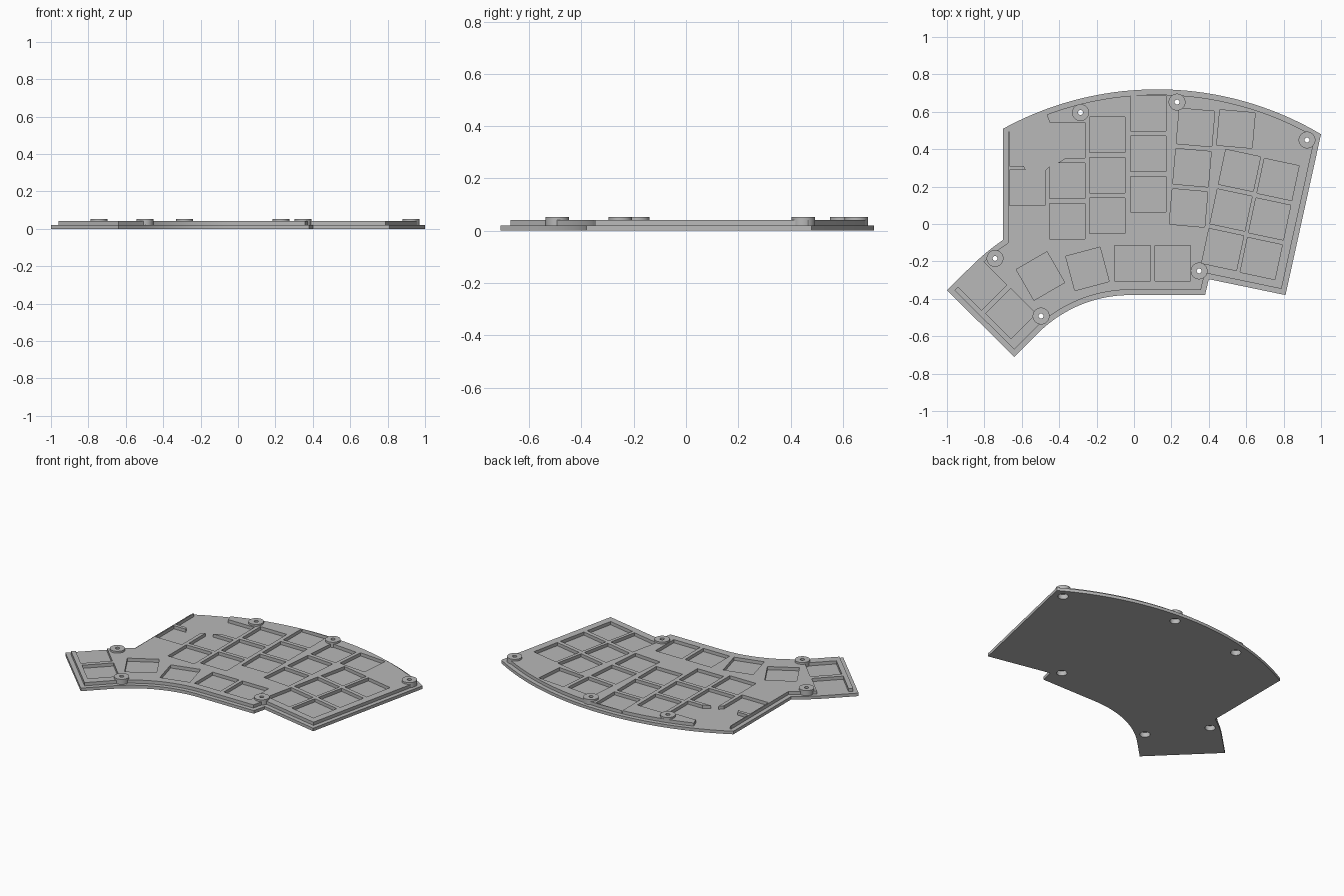
import bpy, bmesh
from math import cos, sin, radians
from mathutils import Vector, Matrix

old = bpy.data.objects.get("Cube")
if old:
    bpy.data.objects.remove(old)

BASE_TOP, PLATE_TOP, BOSS_TOP = 0.02, 0.041, 0.053
BOSS_R, HEAD_R, SCREW_R = 0.045, 0.031, 0.013
SEGMENTS = 32

grey = bpy.data.materials.new("plain grey")
grey.use_nodes = True
grey.diffuse_color = (0.48, 0.48, 0.48, 1)
grey.node_tree.nodes["Principled BSDF"].inputs["Base Color"].default_value = grey.diffuse_color


def arc(cx, cy, r, start, end, steps):
    angles = [radians(start + (end - start) * i / steps) for i in range(steps + 1)]
    return [Vector((cx + r * cos(a), cy + r * sin(a))) for a in angles]


def circle(x, y, r):
    return arc(x, y, r, 0, 360, SEGMENTS)[:-1]


def square(x, y, angle, size=0.19):
    return arc(x, y, size / 2 ** 0.5, angle + 45, angle + 315, 3)


def inset(points, d):
    """Move every edge of a clockwise outline inwards by d, with mitred corners."""
    result = []
    for i, p in enumerate(points):
        a = (p - points[i - 1]).normalized()
        b = (points[(i + 1) % len(points)] - p).normalized()
        na, nb = Vector((a.y, -a.x)), Vector((b.y, -b.x))
        result.append(p + (na + nb) * d / (1 + na.dot(nb)))
    return result


def prisms(name, outlines, z0, z1):
    bm = bmesh.new()
    for outline in outlines:
        face = bm.faces.new([bm.verts.new((p[0], p[1], z0)) for p in outline])
        top = bmesh.ops.extrude_face_region(bm, geom=[face])["geom"]
        bmesh.ops.translate(bm, vec=(0, 0, z1 - z0),
                            verts=[v for v in top if isinstance(v, bmesh.types.BMVert)])
    bmesh.ops.recalc_face_normals(bm, faces=bm.faces)
    return make_object(name, bm)


def make_object(name, bm):
    mesh = bpy.data.meshes.new(name)
    bm.to_mesh(mesh)
    bm.free()
    mesh.materials.append(grey)
    obj = bpy.data.objects.new(name, mesh)
    bpy.context.collection.objects.link(obj)
    return obj


def cut(obj, cutter):
    mod = obj.modifiers.new("cut", "BOOLEAN")
    mod.operation, mod.solver, mod.use_self = "DIFFERENCE", "EXACT", True
    mod.object = cutter
    bpy.context.view_layer.update()
    graph = bpy.context.evaluated_depsgraph_get()
    mesh = bpy.data.meshes.new_from_object(obj.evaluated_get(graph))
    obj.modifiers.clear()
    obj.data = mesh
    bpy.data.objects.remove(cutter)


# Outer outline, clockwise: back arc, right side, front step, thumb wing, left side
outline = arc(0.124, -0.998, 1.718, 118.65, 59.35, 40)
outline += [Vector(p) for p in ((0.81, -0.38), (0.40, -0.295), (0.38, -0.38))]
outline += arc(-0.02, -1.08, 0.70, 90, 135, 20)
outline += [Vector((-0.64, -0.71)), Vector((-1.0, -0.355))]
outline += arc(-0.02, -1.08, 1.205, 135, 124.35, 8)

bosses = [(-0.286, 0.596), (0.23, 0.652), (0.925, 0.449),
          (0.348, -0.251), (-0.497, -0.492), (-0.743, -0.184)]

# Key pockets: x, y, turn
keys = [(-0.57, 0.193, 0)]
for x, top, count in ((-0.356, 0.447, 3), (-0.142, 0.476, 3), (0.075, 0.591, 3)):
    keys += [(x, top - 0.216 * i, 0) for i in range(count)]
for x, top, count, turn in ((0.329, 0.516, 3, -5), (0.545, 0.508, 1, -5),
                            (0.564, 0.286, 3, -12), (0.77, 0.238, 3, -12)):
    keys += [(x + 0.216 * i * sin(radians(turn)), top - 0.216 * i * cos(radians(turn)), turn)
             for i in range(count)]
keys += [(0.206, -0.209, 0), (-0.008, -0.209, 0), (-0.249, -0.24, 15),
         (-0.5, -0.278, 30), (-0.815, -0.326, 45), (-0.658, -0.479, 45)]

# Circuit pocket, open at the back left corner
circuit = [(-0.666, 0.31), (-0.59, 0.31), (-0.575, 0.28), (-0.48, 0.28), (-0.45, 0.31),
           (-0.40, 0.33), (-0.37, 0.35), (-0.30, 0.40), (-0.30, 0.53), (-0.45, 0.541),
           (-0.47, 0.594), (-0.47, 0.8), (-0.666, 0.8)]

# Base plate with screw head holes
base = prisms("base_plate", [outline], 0, BASE_TOP)
cut(base, prisms("hole_cutter", [circle(x, y, HEAD_R) for x, y in bosses], -0.02, 0.04))

# Raised plate with pockets
plate = prisms("pocket_plate", [inset(outline, 0.028)], BASE_TOP - 0.002, PLATE_TOP)
pockets = [square(*k) for k in keys] + [circuit]
pockets += [circle(x, y, BOSS_R - 0.004) for x, y in bosses]
cut(plate, prisms("pocket_cutter", pockets, 0, 0.08))

# Screw bosses, hollow below for the screw head
low = BASE_TOP - 0.002
profile = [(HEAD_R, low), (BOSS_R, low), (BOSS_R, BOSS_TOP),
           (SCREW_R, BOSS_TOP), (SCREW_R, 0.032), (HEAD_R, 0.032)]
for number, (x, y) in enumerate(bosses, 1):
    bm = bmesh.new()
    rings = [[bm.verts.new((p.x, p.y, z)) for p in circle(x, y, r)] for r, z in profile]
    for i, ring in enumerate(rings):
        inner = rings[i - 1]
        for j in range(SEGMENTS):
            bm.faces.new((inner[j - 1], inner[j], ring[j], ring[j - 1]))
    bmesh.ops.recalc_face_normals(bm, faces=bm.faces)
    make_object(f"screw_boss_{number}", bm)

# Smooth the round walls, keep the edges sharp
for obj in bpy.context.view_layer.objects:
    obj.select_set(obj.type == "MESH" and grey.name in obj.data.materials)
bpy.context.view_layer.objects.active = base
bpy.ops.object.shade_smooth_by_angle(angle=radians(30))
